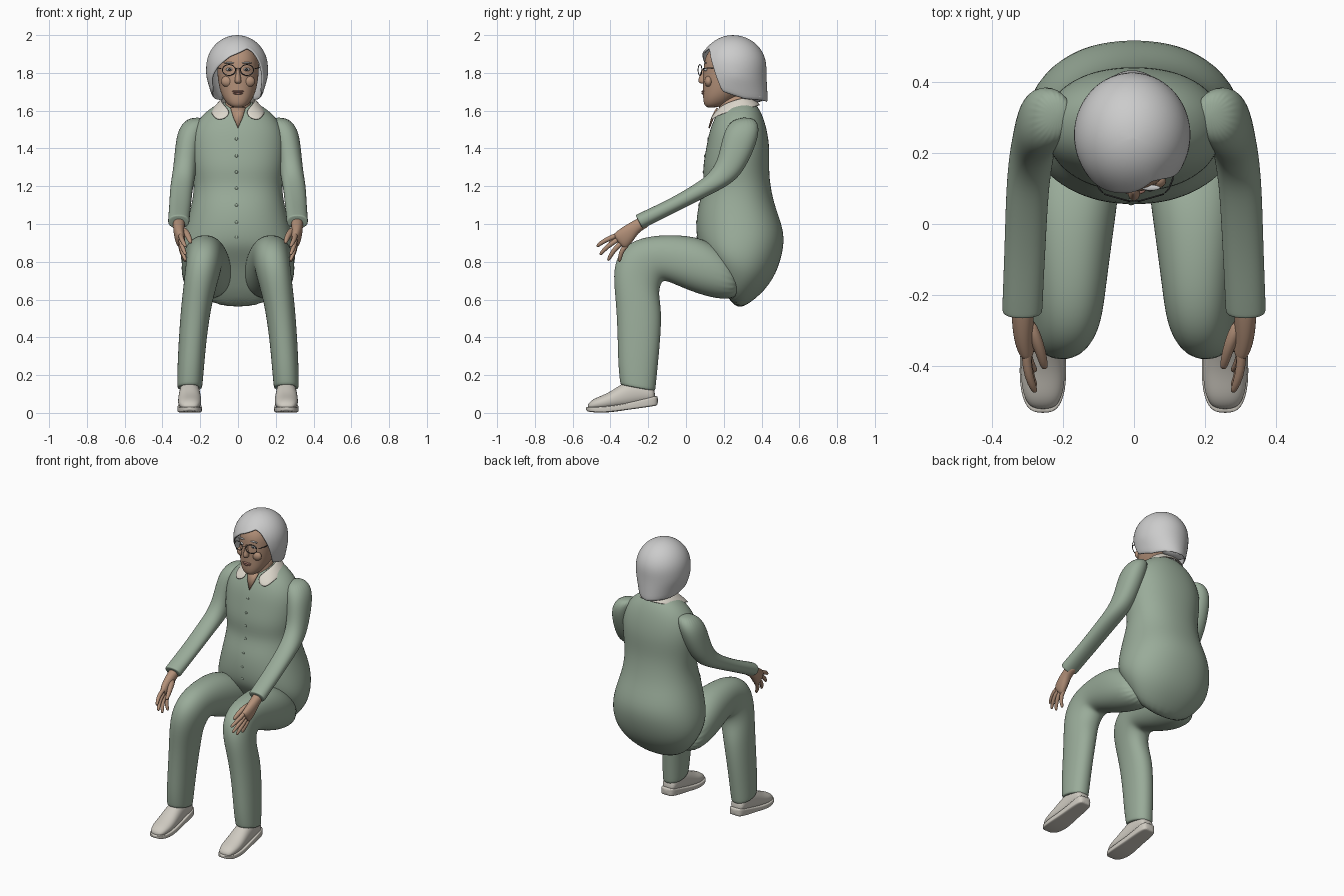
import bpy, bmesh, math
from mathutils import Vector, Matrix


def material(name, rgb):
    m = bpy.data.materials.new(name)
    m.diffuse_color = (*rgb, 1)
    return m


GREEN = material("green_cloth", (0.32, 0.41, 0.32))
SKIN = material("skin", (0.45, 0.28, 0.19))
HAIR = material("grey_hair", (0.52, 0.52, 0.53))
CREAM = material("cream", (0.72, 0.68, 0.60))
SHOE = material("shoe_leather", (0.62, 0.59, 0.53))
DARK = material("dark", (0.06, 0.06, 0.06))
LIP = material("lips", (0.38, 0.19, 0.15))
WHITE = material("eye_white", (0.7, 0.7, 0.68))


def finish(name, bm, mat, pair=False, subsurf=0, thick=0):
    bmesh.ops.recalc_face_normals(bm, faces=bm.faces)
    for f in bm.faces:
        f.smooth = True
    me = bpy.data.meshes.new(name)
    bm.to_mesh(me)
    bm.free()
    me.materials.append(mat)
    ob = bpy.data.objects.new(name, me)
    bpy.context.collection.objects.link(ob)
    if pair:
        ob.modifiers.new("mirror", 'MIRROR')
    if thick:
        s = ob.modifiers.new("thickness", 'SOLIDIFY')
        s.thickness, s.offset = thick, 0
    if subsurf:
        s = ob.modifiers.new("smooth", 'SUBSURF')
        s.levels = s.render_levels = subsurf
    return ob


def bridge(bm, a, b, closed=True):
    n = len(a)
    for i in range(n if closed else n - 1):
        j = (i + 1) % n
        bm.faces.new((a[i], a[j], b[j], b[i]))


def loft(name, rings, mat, pair=False, n=24, power=2.2):
    """Each ring: centre x, half width, front point (y, z), back point (y, z)."""
    bm = bmesh.new()
    loops = []
    for cx, rx, yf, zf, yb, zb in rings:
        mid, half = Vector((cx, (yf + yb) / 2, (zf + zb) / 2)), Vector((0, (yb - yf) / 2, (zb - zf) / 2))
        loop = []
        for i in range(n):
            c, s = math.cos(math.tau * i / n), math.sin(math.tau * i / n)
            c, s = (math.copysign(abs(v) ** (2 / power), v) for v in (c, s))
            loop.append(bm.verts.new(mid + Vector((rx * c, 0, 0)) + half * s))
        loops.append(loop)
    for a, b in zip(loops, loops[1:]):
        bridge(bm, a, b)
    bm.faces.new(loops[0])
    bm.faces.new(loops[-1])
    return finish(name, bm, mat, pair, 2)


def ball(name, loc, size, mat, pair=False, tilt=0):
    bm = bmesh.new()
    m = Matrix.Translation(loc) @ Matrix.Rotation(math.radians(tilt), 4, 'X') @ Matrix.Diagonal((*size, 1))
    bmesh.ops.create_uvsphere(bm, u_segments=20, v_segments=12, radius=1, matrix=m)
    return finish(name, bm, mat, pair)


def tube(name, pts, radii, mat, pair=False, cyclic=False, n=10):
    bm = bmesh.new()
    pts = [Vector(p) for p in pts]
    loops = []
    for k, p in enumerate(pts):
        nxt = pts[(k + 1) % len(pts)] if cyclic else pts[min(k + 1, len(pts) - 1)]
        prv = pts[k - 1] if cyclic else pts[max(k - 1, 0)]
        t = (nxt - prv).normalized()
        u = t.cross(Vector((0.1, 1, 0.05) if cyclic else (1, 0.1, 0.02))).normalized()
        v = t.cross(u)
        r = radii[k % len(radii)]
        loops.append([bm.verts.new(p + r * (u * math.cos(math.tau * i / n) + v * math.sin(math.tau * i / n)))
                      for i in range(n)])
    for a, b in zip(loops, loops[1:] + (loops[:1] if cyclic else [])):
        bridge(bm, a, b)
    if not cyclic:
        bm.faces.new(loops[0])
        bm.faces.new(loops[-1])
    return finish(name, bm, mat, pair, 1)


# Jacket body, shoulders to tucked-under hem
jacket = loft("jacket", [
    (0, .085, .20, 1.635, .35, 1.655), (0, .135, .18, 1.61, .375, 1.63), (0, .20, .15, 1.56, .405, 1.58),
    (0, .245, .122, 1.49, .43, 1.50), (0, .255, .105, 1.40, .445, 1.40), (0, .245, .085, 1.29, .44, 1.29),
    (0, .232, .098, 1.20, .448, 1.20), (0, .248, .062, 1.10, .472, 1.09), (0, .283, .05, .99, .525, .96),
    (0, .308, .058, .90, .515, .84), (0, .305, .085, .85, .465, .70), (0, .25, .13, .78, .37, .60),
    (0, .16, .17, .70, .26, .53)], GREEN)

# Sleeves
loft("sleeve", [
    (.215, .05, .25, 1.56, .36, 1.57), (.25, .068, .205, 1.50, .395, 1.51), (.267, .066, .185, 1.42, .365, 1.40),
    (.28, .062, .165, 1.33, .305, 1.28), (.29, .062, .12, 1.265, .245, 1.215), (.30, .06, .055, 1.215, .14, 1.16),
    (.306, .058, -.085, 1.133, -.03, 1.075), (.312, .057, -.21, 1.075, -.17, 1.005),
    (.314, .057, -.265, 1.048, -.228, .975), (.314, .054, -.268, 1.046, -.231, .975)], GREEN, True)

# Trouser legs
loft("trouser_leg", [
    (.15, .12, .28, .80, .30, .60), (.17, .135, .12, .92, .16, .60), (.175, .12, -.03, .945, .02, .645),
    (.175, .102, -.18, .94, -.09, .695), (.178, .096, -.29, .91, -.12, .70), (.185, .094, -.365, .84, -.135, .68),
    (.20, .088, -.388, .73, -.145, .63), (.222, .08, -.37, .58, -.128, .54), (.24, .074, -.362, .40, -.135, .39),
    (.25, .071, -.36, .25, -.15, .24), (.256, .067, -.348, .15, -.162, .115),
    (.256, .064, -.345, .148, -.165, .115)], GREEN, True)

# Shoes: upper and sole
loft("shoe_upper", [
    (.256, .03, -.522, .045, -.52, .015), (.256, .052, -.495, .072, -.49, .015), (.256, .062, -.45, .09, -.44, .015),
    (.256, .062, -.40, .112, -.39, .02), (.256, .058, -.34, .155, -.32, .025), (.256, .053, -.28, .18, -.25, .04),
    (.256, .05, -.20, .16, -.19, .05), (.256, .04, -.165, .13, -.16, .06)], SHOE, True)
loft("shoe_sole", [
    (.256, .025, -.533, .032, -.53, .01), (.256, .053, -.51, .032, -.505, .004), (.256, .066, -.45, .033, -.45, 0),
    (.256, .066, -.38, .04, -.38, .005), (.256, .057, -.30, .055, -.30, .018), (.256, .055, -.22, .075, -.22, .028),
    (.256, .048, -.165, .09, -.165, .037), (.256, .03, -.148, .09, -.148, .04)], SHOE, True, power=6)

# Hands
loft("palm", [
    (.313, .034, -.21, 1.05, -.18, .99), (.313, .031, -.275, 1.02, -.245, .965), (.312, .029, -.335, .985, -.275, .915),
    (.305, .026, -.375, .955, -.31, .875), (.30, .018, -.39, .94, -.33, .865)], SKIN, True)
for k, (y0, z0, y1, z1) in enumerate([(-.375, .935, -.468, .885), (-.365, .915, -.452, .842),
                                      (-.348, .895, -.41, .812), (-.325, .88, -.352, .806)]):
    ym, zm = (y0 + y1) / 2 - .006, (z0 + z1) / 2 + .006
    tube("finger_%d" % k, [(.30, y0 + .02, z0 + .015), (.303, y0, z0), (.297, ym, zm), (.28, y1, z1), (.277, y1 - .003, z1 - .005)],
         [.013, .0145, .0135, .010, .005], SKIN, True)
tube("thumb", [(.30, -.27, .97), (.278, -.315, .96), (.262, -.36, .935), (.252, -.40, .905), (.25, -.406, .90)],
     [.02, .019, .016, .012, .006], SKIN, True)

# Head and neck
loft("neck", [(0, .08, .17, 1.54, .34, 1.54), (0, .068, .18, 1.60, .33, 1.62), (0, .068, .165, 1.68, .34, 1.70)], SKIN)
loft("head", [
    (0, .03, .115, 1.612, .19, 1.622), (0, .058, .094, 1.63, .23, 1.64), (0, .084, .089, 1.67, .28, 1.68),
    (0, .10, .09, 1.72, .34, 1.72), (0, .109, .089, 1.78, .37, 1.78), (0, .112, .094, 1.83, .38, 1.83),
    (0, .11, .097, 1.88, .38, 1.88), (0, .09, .13, 1.93, .36, 1.93), (0, .05, .18, 1.96, .3, 1.96)], SKIN)
loft("nose", [(0, .008, .083, 1.83, .12, 1.83), (0, .012, .074, 1.79, .12, 1.79), (0, .02, .061, 1.76, .12, 1.755),
              (0, .016, .07, 1.742, .12, 1.742)], SKIN, n=12)
ball("upper_lip", (0, .094, 1.702), (.032, .012, .006), LIP)
ball("lower_lip", (0, .094, 1.692), (.027, .012, .007), LIP)
ball("cheek", (.055, .12, 1.755), (.035, .022, .03), SKIN, True)
ball("eye", (.045, .104, 1.818), (.018, .010, .009), WHITE, True)
ball("iris", (.045, .095, 1.818), (.007, .004, .007), DARK, True)
ball("eyebrow", (.047, .102, 1.853), (.027, .008, .004), HAIR, True)

# Spectacles
rim = [(.048 + .035 * math.cos(math.tau * i / 24), .074 + .01 * math.cos(math.tau * i / 24),
        1.815 + .029 * math.sin(math.tau * i / 24)) for i in range(24)]
tube("spectacle_rim", rim, [.0028], DARK, True, True, 6)
tube("spectacle_arm", [(.083, .084, 1.822), (.112, .11, 1.826), (.118, .22, 1.83)], [.003], DARK, True, n=6)
tube("spectacle_bridge", [(-.014, .066, 1.822), (-.006, .064, 1.826), (.006, .064, 1.826), (.014, .066, 1.822)],
     [.003], DARK, n=6)

# Bobbed hair: columns run from the crown to a hem that rises over the face
HEM = [(-180, 1.645), (-110, 1.66), (-70, 1.70), (-58, 1.77), (-40, 1.83), (-15, 1.885), (25, 1.928),
       (38, 1.91), (50, 1.85), (60, 1.77), (70, 1.70), (110, 1.66), (180, 1.645)]


def hem_height(a):
    for (a0, h0), (a1, h1) in zip(HEM, HEM[1:]):
        if a <= a1:
            return h0 + (h1 - h0) * (a - a0) / (a1 - a0)
    return HEM[-1][1]


bm = bmesh.new()
TOP, MID, ROWS, COLS = 1.994, 1.83, 14, 72
crown = bm.verts.new((-.005, .245, TOP))
loops = []
for r in range(1, ROWS + 1):
    loop = []
    for c in range(COLS):
        deg = -180 + 360 * c / COLS
        a = math.radians(deg)
        z = TOP - (TOP - hem_height(deg)) * (1 - math.cos(r / ROWS * math.pi / 2))
        f = math.sqrt(max(0, 1 - ((z - MID) / (TOP - MID)) ** 2)) if z > MID else 1
        drop = max(0, MID - .05 - z) / .14
        front = math.cos(a)
        lip = .008 * (r / ROWS) ** 6 * max(0, front)
        rx = .158 * f * (1 - .27 * drop)
        ry = (.168 if front > 0 else .17) * f + lip + (.008 * drop if front < 0 else 0)
        loop.append(bm.verts.new((-.005 + rx * math.sin(a), .25 - ry * front, z)))
    loops.append(loop)
for i in range(COLS):
    bm.faces.new((crown, loops[0][i], loops[0][(i + 1) % COLS]))
for a, b in zip(loops, loops[1:]):
    bridge(bm, a, b)
finish("hair", bm, HAIR, subsurf=1, thick=.012)
ball("hair_nape", (0, .375, 1.675), (.085, .045, .03), HAIR)

# Shirt collar and open neckline
bm = bmesh.new()
top = [(0, .35, 1.678), (.07, .325, 1.675), (.092, .26, 1.66), (.07, .185, 1.63), (.025, .15, 1.585)]
low = [(0, .40, 1.63), (.10, .375, 1.62), (.148, .275, 1.60), (.142, .168, 1.578), (.105, .122, 1.535)]
bridge(bm, [bm.verts.new(p) for p in top], [bm.verts.new(p) for p in low], False)
collar = finish("collar", bm, CREAM, True, 2, .012)
collar.modifiers["mirror"].merge_threshold = .002
for layer in ("crease_edge",):
    cr = collar.data.attributes.new(layer, 'FLOAT', 'EDGE')
    for e in collar.data.edges:
        cr.data[e.index].value = .7 if e.is_loose or 4 in e.vertices and 9 in e.vertices else 0
bm = bmesh.new()
bm.faces.new([bm.verts.new(p) for p in [(-.04, .165, 1.615), (.04, .165, 1.615), (.025, .138, 1.565), (0, .122, 1.508), (-.025, .138, 1.565)]])
finish("neckline", bm, SKIN, thick=.008)

# Jacket buttons, set on the front surface
bpy.context.view_layer.update()
body = jacket.evaluated_get(bpy.context.evaluated_depsgraph_get())
for k, z in enumerate((1.45, 1.36, 1.275, 1.19, 1.10, 1.01, .93)):
    hit, loc, nor, idx = body.ray_cast(Vector((-.008, -1, z)), Vector((0, 1, 0)))
    if hit:
        ball("button_%d" % k, loc, (.008, .004, .008), GREEN)
